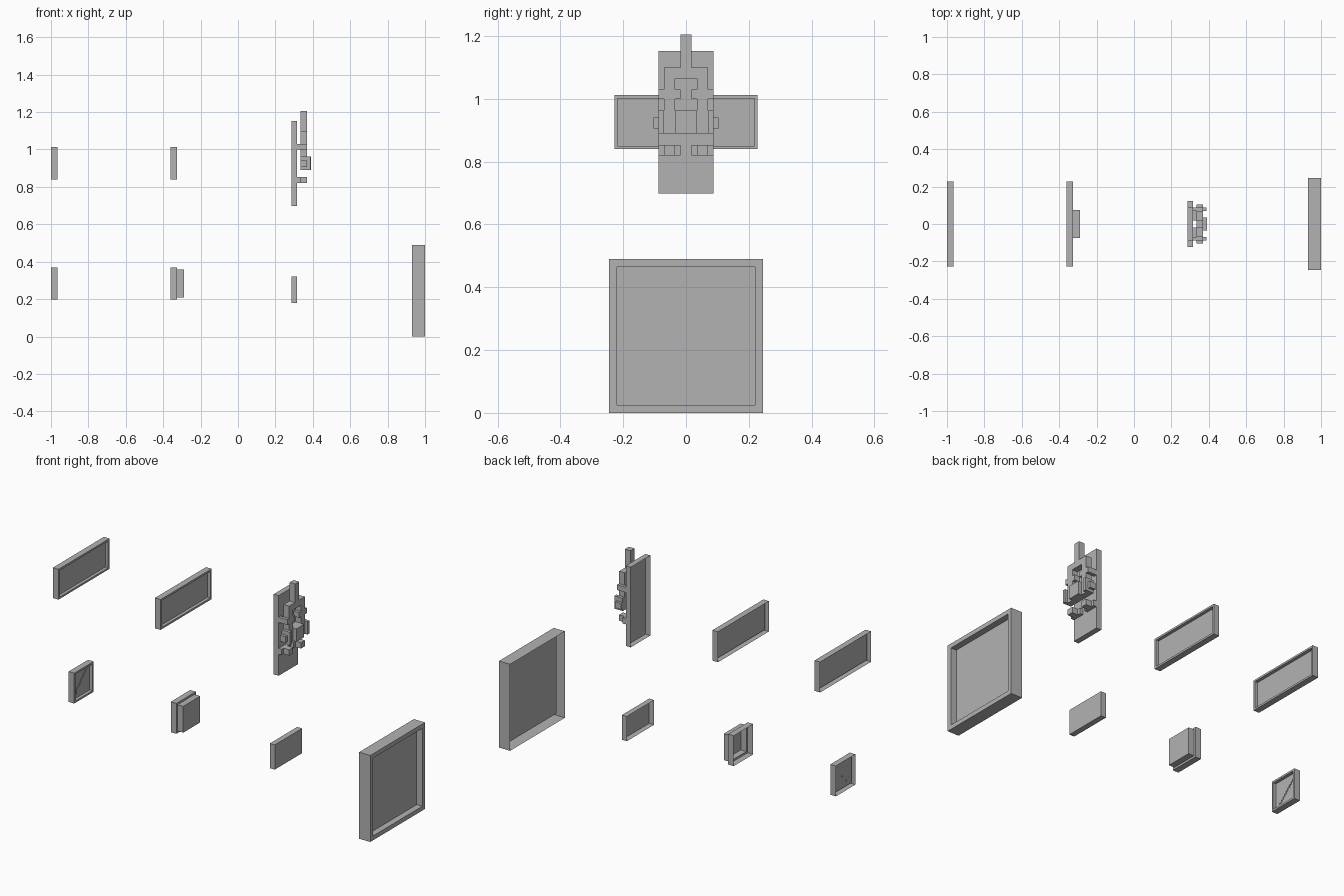
import bpy, bmesh
from mathutils import Vector

cube = bpy.data.objects.get("Cube")
if cube:
    bpy.data.objects.remove(cube, do_unlink=True)

grey = bpy.data.materials.new("plain grey")
grey.use_nodes = True
colour = (0.45, 0.45, 0.45, 1)
grey.diffuse_color = colour
grey.node_tree.nodes["Principled BSDF"].inputs["Base Color"].default_value = colour


def add_box(bm, x, y, z):
    """Box spanning the (low, high) pairs; returns its new faces."""
    verts = bmesh.ops.create_cube(bm, size=1)["verts"]
    for v in verts:
        v.co = Vector([(r[0] + r[1]) / 2 + c * (r[1] - r[0])
                       for r, c in zip((x, y, z), v.co)])
    return list({f for v in verts for f in v.link_faces})


def finish(bm, name):
    mesh = bpy.data.meshes.new(name)
    bm.to_mesh(mesh)
    bm.free()
    mesh.materials.append(grey)
    obj = bpy.data.objects.new(name, mesh)
    bpy.context.collection.objects.link(obj)
    return obj


def panel(name, x, half_width, z, border=0, step=0):
    """Shell open at the back; its front is inset, then pushed in or out."""
    bm = bmesh.new()
    faces = add_box(bm, x, (-half_width, half_width), z)
    bm.normal_update()
    faces.sort(key=lambda f: f.calc_center_median().x)
    front = faces[-1]
    bmesh.ops.delete(bm, geom=[faces[0]], context='FACES_ONLY')
    if border:
        bmesh.ops.inset_region(bm, faces=[front], thickness=border)
        moved = bmesh.ops.extrude_discrete_faces(bm, faces=[front])["faces"]
        bmesh.ops.translate(bm, verts=moved[0].verts, vec=(step, 0, 0))
    return finish(bm, name)


def boxes(name, parts, mirror=False):
    """Joined boxes, optionally repeated across the centre plane."""
    bm = bmesh.new()
    for x, y, z in parts:
        add_box(bm, x, y, z)
        if mirror:
            add_box(bm, x, (-y[1], -y[0]), z)
    return finish(bm, name)


# Framed panels and buttons
panel("wide_frame_1", (-1, -.965), .228, (.84, 1.012), .015, -.0175)
panel("wide_frame_2", (-.36, -.325), .228, (.84, 1.012), .015, -.0175)
panel("large_frame", (.93, 1), .245, (0, .49), .035, -.035)
panel("small_frame", (-1, -.965), .087, (.198, .37), .015, -.0175)
panel("raised_button", (-.36, -.325), .087, (.198, .37), .016, .035)
panel("plain_plate", (.285, .316), .122, (.18, .32))
panel("figure_plate", (.285, .316), .0875, (.698, 1.152))

# Stepped diagonal relief inside the small frame
unit = .012
boxes("stepped_relief", [
    ((-.983, -.979), (i * unit, (i + 1.5) * unit),
     (.28 + i * unit, .28 + (i + 2) * unit)) for i in range(-4, 5)])

# Figure standing off its plate
layer = (.335, .37)
boxes("figure_post", [(layer, (-.0175, .0175), (1.065, 1.205))])
boxes("figure_body", [
    (layer, (-.07, .07), (.89, .963)),
    (layer, (-.07, .07), (1.065, 1.1))])
boxes("figure_sides", [
    (layer, (.035, .07), (.963, 1.065)),
    (layer, (.0175, .035), (1.0, 1.03))], mirror=True)
boxes("figure_chest", [((.37, .39), (-.035, .035), (.89, .963))])
boxes("figure_shoulders", [((.316, .37), (.07, .0875), (1.0, 1.03))], mirror=True)
boxes("figure_arms", [
    ((.335, .387), (.07, .0875), (.89, .963)),
    (layer, (.0875, .103), (.905, .94))], mirror=True)
boxes("figure_feet", [
    ((.316, .335), (.0175, .0875), (.82, .853)),
    ((.335, .37), (.035, .07), (.82, .853))], mirror=True)
